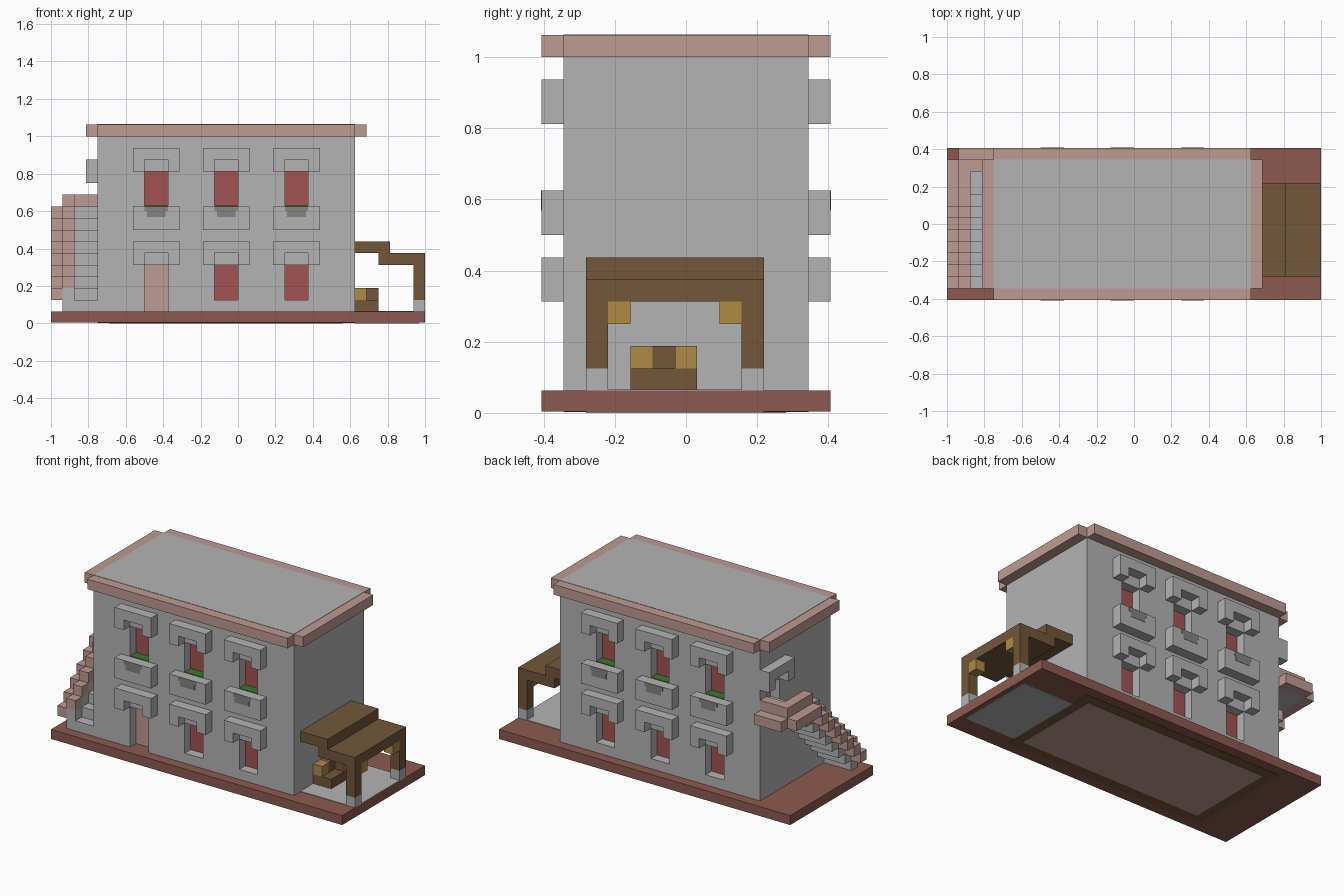
import bpy
import bmesh
from mathutils import Vector

UNIT = 2 / 32                      # one building block
CENTRE = Vector((16, 6.5, 0))      # block grid origin offset
THIN = 0.06                        # plate thickness in blocks

default_cube = bpy.data.objects.get("Cube")
if default_cube:
    bpy.data.objects.remove(default_cube, do_unlink=True)


def linear(value):
    value /= 255
    return value / 12.92 if value <= 0.04045 else ((value + 0.055) / 1.055) ** 2.4


def material(name, red, green, blue):
    mat = bpy.data.materials.new(name)
    mat.use_nodes = True
    colour = (linear(red), linear(green), linear(blue), 1)
    mat.diffuse_color = colour
    mat.node_tree.nodes["Principled BSDF"].inputs["Base Color"].default_value = colour
    return mat


stone = material("stone grey", 180, 180, 180)
pink = material("pale pink brick", 190, 155, 147)
brick = material("red brown brick", 140, 90, 80)
glass = material("red window", 162, 84, 82)
wood = material("dark wood", 114, 87, 58)
tan = material("tan wood", 175, 138, 70)
leaf = material("plant green", 62, 118, 50)
shade = material("shaded grey", 130, 133, 128)


def boxes(name, mat, *extents):
    """One object made of blocks given as (x0, x1, y0, y1, z0, z1)."""
    bm = bmesh.new()
    for x0, x1, y0, y1, z0, z1 in extents:
        low, high = Vector((x0, y0, z0)), Vector((x1, y1, z1))
        verts = bmesh.ops.create_cube(bm, size=1)["verts"]
        for v in verts:
            offset = Vector([v.co[i] * (high - low)[i] for i in range(3)])
            v.co = ((low + high) / 2 + offset - CENTRE) * UNIT
    mesh = bpy.data.meshes.new(name)
    bm.to_mesh(mesh)
    bm.free()
    obj = bpy.data.objects.new(name, mesh)
    bpy.context.collection.objects.link(obj)
    mesh.materials.append(mat)
    return obj


# Ground slab with the floor colours showing on its underside
boxes("ground_slab", brick, (0, 32, 0, 13, THIN, 1))
boxes("underside_wood", wood, (4, 26, 1, 12, THIN / 2, 0.5))
boxes("underside_floor", pink, (5, 25, 2, 11, 0, 0.5))
boxes("porch_underside", stone, (26, 31.5, 2, 10, 0, 0.5))
boxes("porch_floor", stone, (26, 32, 2, 10, 0.5, 1 + THIN))

# House walls, with openings gathered for cutting
walls = boxes("house_walls", stone, (4, 26, 1, 12, 1, 16))
openings = []
columns = (8, 14, 20)
for back in (False, True):
    side = "back" if back else "front"

    def facade(x0, x1, y0, y1, z0, z1):
        if back:
            y0, y1 = 13 - y1, 13 - y0
        return (x0, x1, y0, y1, z0, z1)

    for number, x in enumerate(columns, 1):
        right = x + 2
        label = f"{side}_{number}"
        is_door = number == 1 and not back
        bottom = 1 if is_door else 2

        # Recessed openings and their panels
        openings.append(facade(x, right, 0.5, 2, bottom, 5))
        openings.append(facade(x, right, 0.5, 2, 10, 13))
        boxes(f"lower_panel_{label}", pink if is_door else glass,
              facade(x, right, 2 - THIN, 2.1, bottom, 5))
        boxes(f"upper_window_{label}", glass,
              facade(x, right, 2 - THIN, 2.1, 10, 13))

        # Bracket shaped lintels over both floors
        for floor, z in (("lower", 5), ("upper", 13)):
            boxes(f"{floor}_lintel_{label}", stone,
                  facade(x - 1, right + 1, 0, 1, z + 1, z + 2),
                  facade(x - 1, x, 0, 1, z, z + 1),
                  facade(right, right + 1, 0, 1, z, z + 1))

        # Planter with greenery behind it
        boxes(f"planter_{label}", stone, facade(x - 1, right + 1, 0, 1, 8, 10))
        boxes(f"planter_mark_{label}", shade,
              facade(x, right, -0.03, 0.1, 9.6, 10),
              facade(x + 0.2, right - 0.2, -0.03, 0.1, 9.1, 9.6))
        boxes(f"plants_{label}", leaf, facade(x, right, 1, 2, 9.9, 10 + THIN))

# Side door at the top of the stairs
openings.append((3.5, 5, 9, 11, 10, 12))
boxes("side_door", pink, (5 - THIN, 5.1, 9, 11, 10, 12))
boxes("side_door_lintel", stone, (3, 4, 8, 12, 13, 14),
      (3, 4, 8, 9, 12, 13), (3, 4, 11, 12, 12, 13))

# Cut the openings, then discard the cutter
cutter = boxes("opening_cutter", stone, *openings)
cutter.hide_render = True
cut = walls.modifiers.new("openings", "BOOLEAN")
cut.operation = "DIFFERENCE"
cut.solver = "EXACT"
cut.object = cutter
bpy.context.view_layer.objects.active = walls
bpy.ops.object.modifier_apply(modifier=cut.name)
bpy.data.objects.remove(cutter, do_unlink=True)

# Roof cornice with notched corners and a flat deck
boxes("roof_cornice", pink, (4, 26, 0, 13, 16, 17),
      (3, 4, 1, 12, 16, 17), (26, 27, 1, 12, 16, 17))
boxes("roof_deck", stone, (4, 26, 1, 12, 16.5, 17 + THIN / 2))

# Outside stairs rising towards the back, with a two tier parapet
treads, outer_rail, inner_rail = [], [], []
for step in range(1, 9):
    ahead = step + 1
    treads.append((2, 4, step, ahead, step, ahead))
    treads.append((1, 2, step, ahead, step, step + 2))
    outer_rail.append((0, 1, step, ahead, ahead, step + 2))
    inner_rail.append((1, 2, step, ahead, step + 2, step + 3))
boxes("stair_treads", stone, *treads)
boxes("stair_outer_rail", pink, *outer_rail)
boxes("stair_inner_rail", pink, *inner_rail)
boxes("stair_landing", stone, (1, 4, 9, 12, 9, 10))
boxes("landing_parapet", pink,
      (0, 1, 9, 12, 9, 10), (1, 4, 12, 13, 9, 10),
      (1, 2, 9, 12, 10, 11), (2, 4, 11, 12, 10, 11))

# Porch canopy in two levels, on posts with stone feet and brackets
boxes("canopy_upper", wood, (26, 29, 2, 10, 6, 7))
boxes("canopy_lower", wood, (28, 32, 2, 10, 5, 6))
for name, y, inward in (("front", 2, 1), ("back", 9, -1)):
    boxes(f"porch_post_{name}", wood, (31, 32, y, y + 1, 2, 5))
    boxes(f"post_foot_{name}", stone, (31, 32, y, y + 1, 1, 2))
    boxes(f"post_bracket_{name}", tan,
          (31, 32, y + inward, y + inward + 1, 4, 5))

# Bench beside the wall
boxes("bench_seat", wood, (26, 28, 4, 7, 1, 2))
boxes("bench_back", wood, (26, 27, 5, 7, 2, 3))
boxes("bench_cushion", tan, (26, 27, 4, 5, 2, 3))
arm = boxes("bench_arm", wood, (27, 28, 6, 7, 2, 3))
arm.data.materials.append(tan)
for face in arm.data.polygons:
    face.material_index = 1 if face.normal.x > 0.5 else 0
